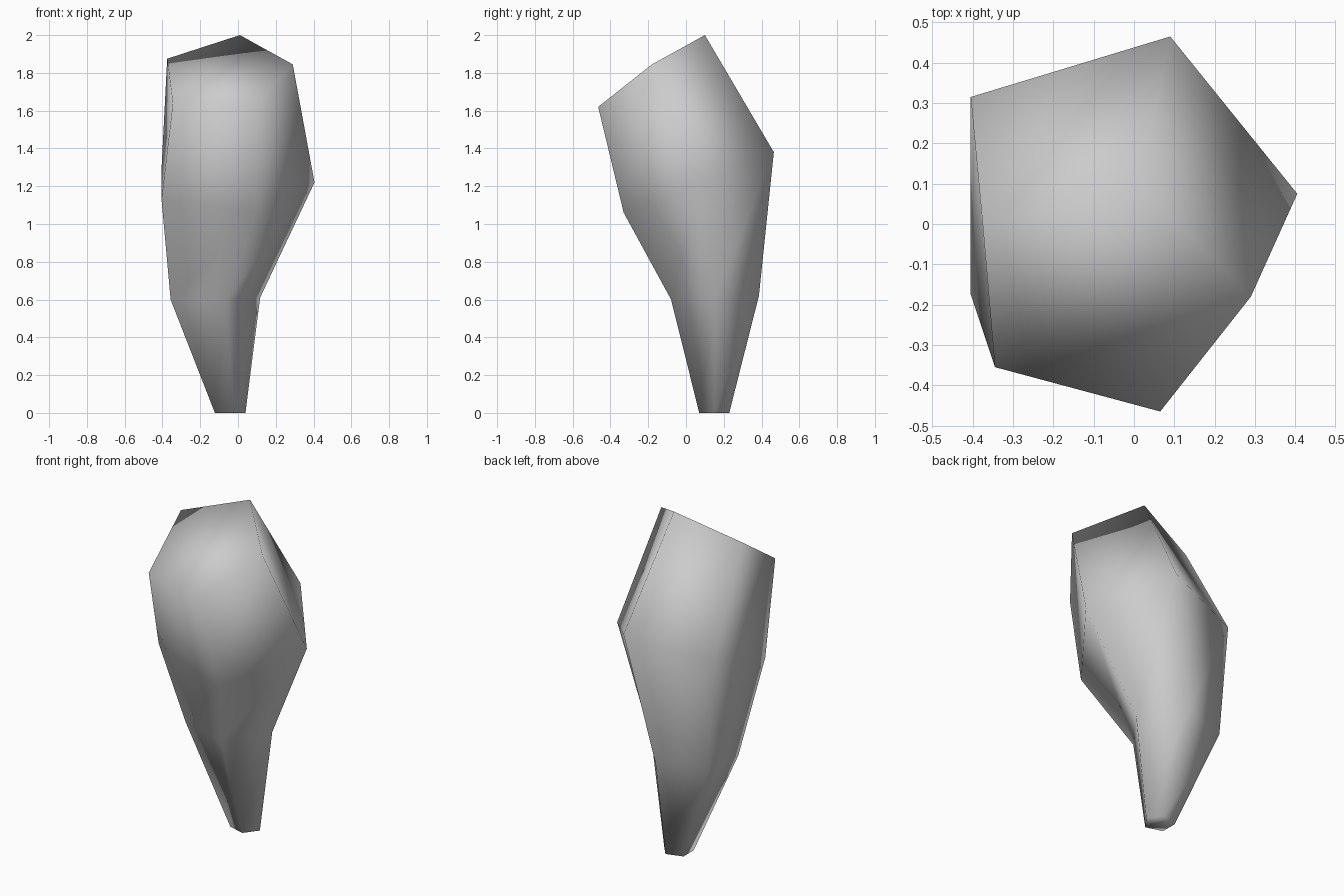
import bpy
import bmesh

cube = bpy.data.objects.get("Cube")
if cube:
    bpy.data.objects.remove(cube, do_unlink=True)

# Single stone colour
stone = bpy.data.materials.new("stone_grey")
stone.use_nodes = True
GREY = (0.6, 0.6, 0.6, 1.0)
stone.diffuse_color = GREY
stone.node_tree.nodes["Principled BSDF"].inputs["Base Color"].default_value = GREY

# Five-sided section: right, back, back-left, front-left, front
SECTION = [(0.448, 0.005), (0.133, 0.395), (-0.362, 0.245),
           (-0.362, -0.245), (0.143, -0.4)]


def ring(centre, scale, heights):
    """Scaled copy of the section, with one height per corner."""
    return [(centre[0] + x * scale, centre[1] + y * scale, z)
            for (x, y), z in zip(SECTION, heights)]


# Narrow foot, waist, wide shoulder, and the slanted top
rings = [
    ring((-0.05, 0.15), 0.2, [0] * 5),
    ring((-0.145, 0.155), 0.585, [0.61, 0.62, 0.61, 0.6, 0.6]),
    ring((-0.043, 0.07), 1.0, [1.22, 1.38, 1.29, 1.13, 1.06]),
    [(0.29, -0.18, 1.845), (0.01, 0.1, 2.0), (-0.375, -0.005, 1.875),
     (-0.345, -0.355, 1.64), (0.065, -0.465, 1.62)],
]

# Bridge the rings and cap both ends
bm = bmesh.new()
loops = [[bm.verts.new(p) for p in r] for r in rings]
for low, high in zip(loops, loops[1:]):
    for i in range(5):
        j = (i + 1) % 5
        bm.faces.new((low[i], low[j], high[j], high[i]))
bm.faces.new(loops[0][::-1])
bm.faces.new(loops[-1])
bmesh.ops.recalc_face_normals(bm, faces=bm.faces)
for face in bm.faces:
    face.smooth = True

mesh = bpy.data.meshes.new("stone_shard")
bm.to_mesh(mesh)
bm.free()
mesh.materials.append(stone)
shard = bpy.data.objects.new("stone_shard", mesh)
bpy.context.collection.objects.link(shard)
